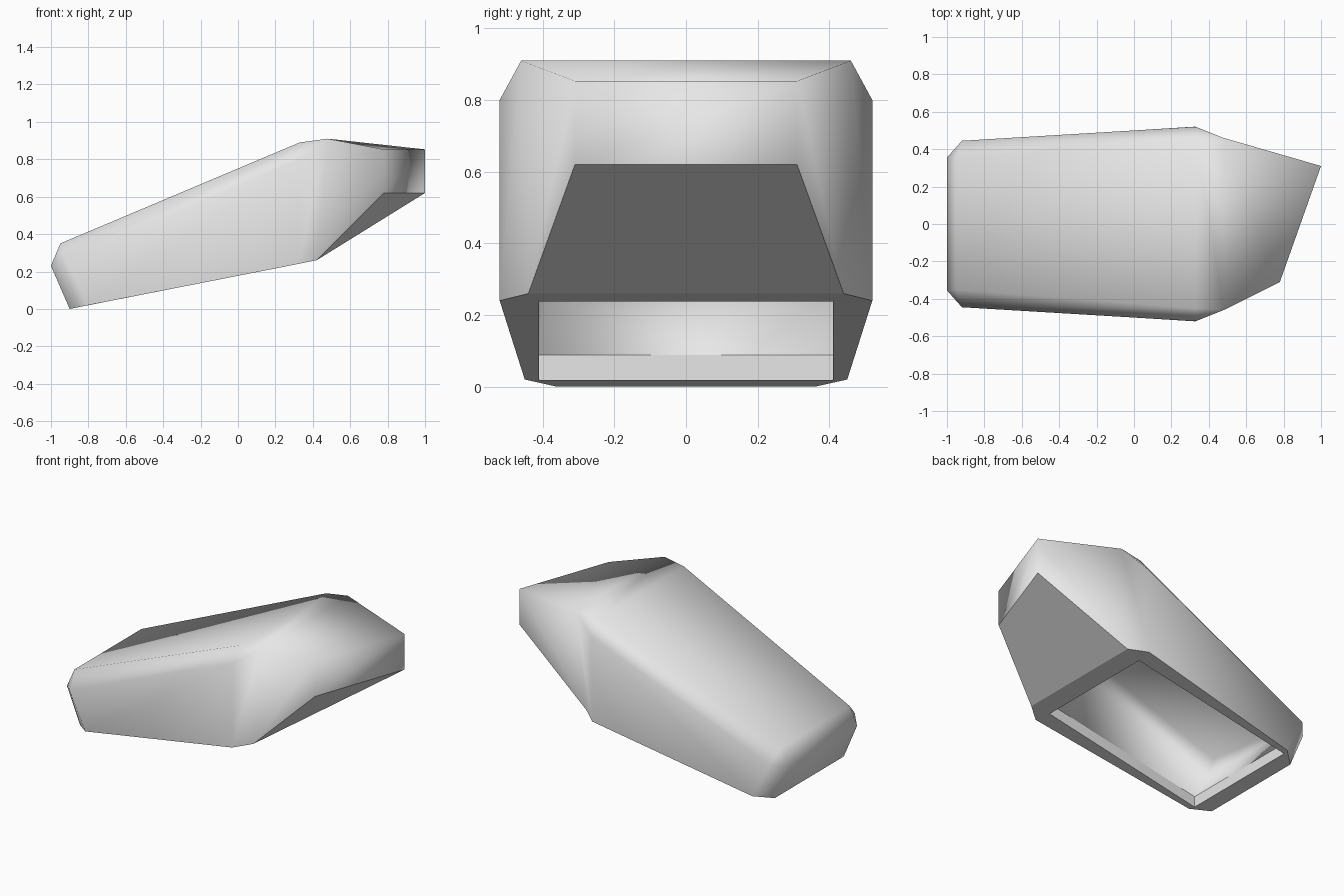
import bpy
import bmesh

if "Cube" in bpy.data.objects:
    bpy.data.objects.remove(bpy.data.objects["Cube"], do_unlink=True)

grey = bpy.data.materials.new("light_grey")
grey.use_nodes = True
colour = (0.8, 0.8, 0.8, 1)
grey.diffuse_color = colour
grey.node_tree.nodes["Principled BSDF"].inputs["Base Color"].default_value = colour

bm = bmesh.new()
points = {}
group = {}


def pair(name, x, y, z, near_x=None):
    """Mirrored points; near_x gives the -y point its own x."""
    left = bm.verts.new((x, y, z))
    right = bm.verts.new((x if near_x is None else near_x, -y, z))
    points[name] = (left, right)


def both(kind, *names):
    """One face on each side of the body."""
    for s in (0, 1):
        group[bm.faces.new([points[n][s] for n in names])] = kind


def across(kind, first, second):
    """A face spanning from side to side."""
    a, b = points[first], points[second]
    group[bm.faces.new((a[0], a[1], b[1], b[0]))] = kind


def underside(x):
    return 0.197 * (x + 0.9)


# Lower outline
pair("low_tail", -0.90, 0.36, 0)
pair("low_back", -0.80, 0.45, 0.02)
pair("low_front", 0.32, 0.52, 0.24)
pair("low_chin", 0.42, 0.44, 0.26)

# Shoulder and top outline
pair("tail", -1.0, 0.355, 0.23)
pair("back", -0.92, 0.445, 0.26)
pair("front", 0.33, 0.52, 0.80)
pair("brow", 0.48, 0.46, 0.91)
pair("top_back", -0.95, 0.35, 0.35)
pair("top_front", 0.33, 0.45, 0.89)

# Slanted nose
pair("nose_top", 1.0, 0.31, 0.853, near_x=0.78)
pair("nose_low", 1.0, 0.31, 0.62, near_x=0.78)

# Opening, its lip and the hollow interior
for name, x in (("back", -0.81), ("front", 0.305)):
    z = underside(x)
    pair("hole_" + name, x, 0.41, z)
    pair("lip_" + name, x, 0.41, z + 0.07)
pair("inner_back", -0.90, 0.40, 0.25)
pair("inner_front", 0.30, 0.45, 0.75)
pair("roof_back", -0.88, 0.32, 0.33)
pair("roof_front", 0.29, 0.39, 0.82)

# Outer shell
both("shell", "low_tail", "low_back", "back", "tail")
both("shell", "low_back", "low_front", "front", "back")
both("shell", "low_front", "low_chin", "brow", "front")
both("shell", "low_chin", "nose_low", "nose_top", "brow")
both("shell", "tail", "back", "top_back")
both("shell", "back", "front", "top_front", "top_back")
both("shell", "front", "brow", "top_front")
for a, b in (("low_tail", "tail"), ("tail", "top_back"), ("top_back", "top_front"),
             ("top_front", "brow"), ("brow", "nose_top"), ("nose_top", "nose_low")):
    across("shell", a, b)

# Chin and underside rim
across("chin", "nose_low", "low_chin")
across("rim", "low_chin", "hole_front")
across("rim", "hole_back", "low_tail")
both("rim", "low_tail", "low_back", "hole_back")
both("rim", "low_back", "low_front", "hole_front", "hole_back")
both("rim", "low_front", "low_chin", "hole_front")

# Lip and cavity
both("lip", "hole_back", "hole_front", "lip_front", "lip_back")
across("lip", "hole_back", "lip_back")
across("lip", "hole_front", "lip_front")
both("cavity", "lip_back", "lip_front", "inner_front", "inner_back")
both("cavity", "inner_back", "inner_front", "roof_front", "roof_back")
for a, b in (("lip_back", "inner_back"), ("inner_back", "roof_back"), ("roof_back", "roof_front"),
             ("roof_front", "inner_front"), ("inner_front", "lip_front")):
    across("cavity", a, b)

bmesh.ops.recalc_face_normals(bm, faces=bm.faces[:])

# Smooth shell and cavity, crisp borders between regions
for face, kind in group.items():
    face.smooth = kind in ("shell", "cavity")
for edge in bm.edges:
    edge.smooth = len({group[f] for f in edge.link_faces}) == 1

mesh = bpy.data.meshes.new("hollow_shell")
bm.to_mesh(mesh)
bm.free()
mesh.materials.append(grey)
shell = bpy.data.objects.new("hollow_shell", mesh)
bpy.context.collection.objects.link(shell)
